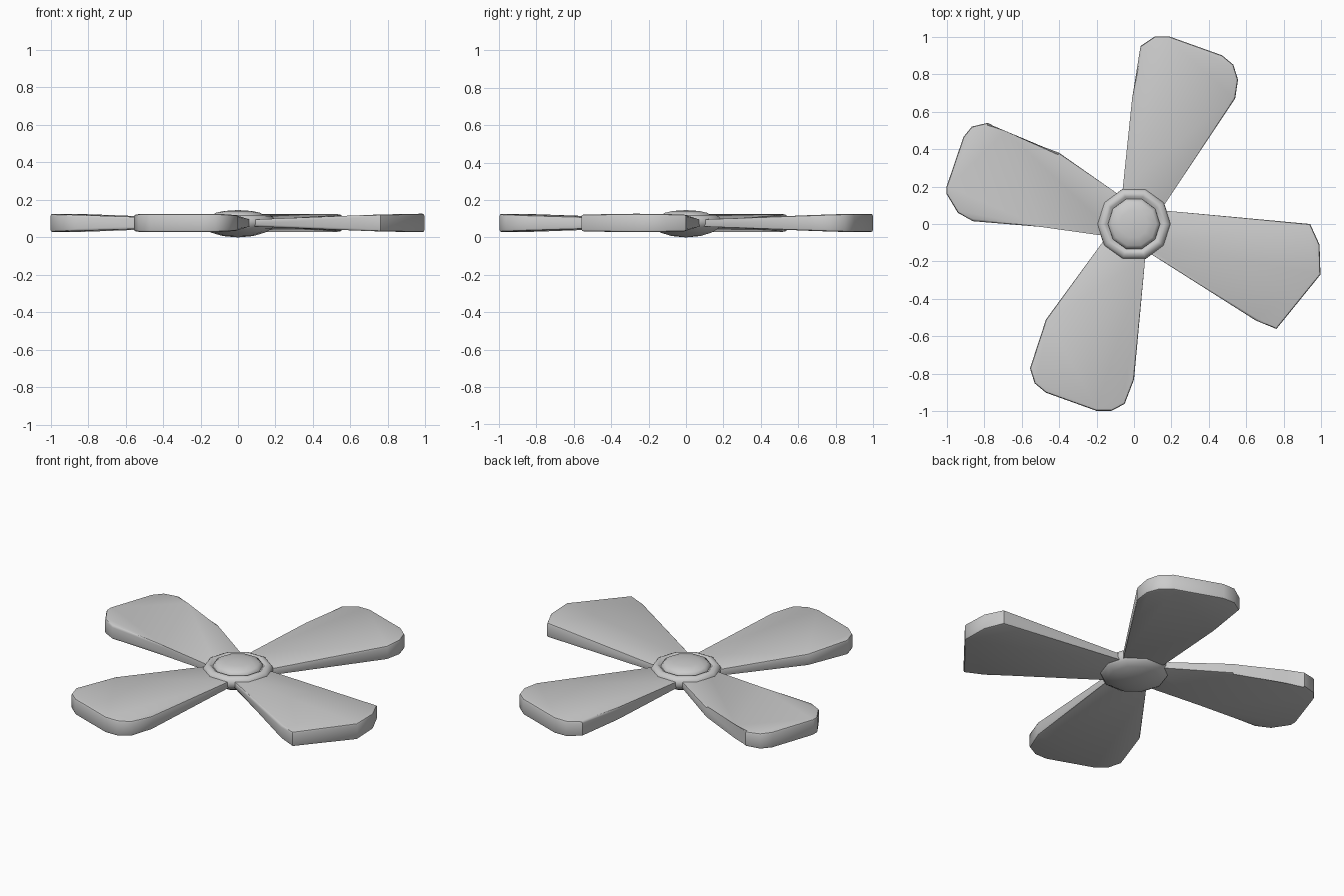
import bpy, bmesh, math
from mathutils import Vector

if "Cube" in bpy.data.objects:
    bpy.data.objects.remove(bpy.data.objects["Cube"])

MID_Z = 0.077


def finish(bm, name, angle):
    bmesh.ops.recalc_face_normals(bm, faces=bm.faces)
    me = bpy.data.meshes.new(name)
    bm.to_mesh(me)
    bm.free()
    ob = bpy.data.objects.new(name, me)
    bpy.context.collection.objects.link(ob)
    bpy.ops.object.select_all(action='DESELECT')
    ob.select_set(True)
    bpy.context.view_layer.objects.active = ob
    bpy.ops.object.shade_smooth_by_angle(angle=math.radians(angle))
    return ob


def blade(name, outline, axis_deg):
    """Flat plate that thickens from the hub to the tip, with softened rims."""
    a = math.radians(axis_deg)
    axis = Vector((math.cos(a), math.sin(a)))
    bm = bmesh.new()
    top, bottom = [], []
    for x, y in outline:
        h = 0.014 + 0.035 * Vector((x, y)).dot(axis)
        top.append(bm.verts.new((x, y, MID_Z + h)))
        bottom.append(bm.verts.new((x, y, MID_Z - h)))
    upper = bm.faces.new(top)
    lower = bm.faces.new(bottom[::-1])
    n = len(outline)
    for i in range(n):
        j = (i + 1) % n
        bm.faces.new((top[i], bottom[i], bottom[j], top[j]))
    rims = list(upper.edges) + list(lower.edges)
    bmesh.ops.bevel(bm, geom=rims, offset=0.012, segments=2, profile=0.5,
                    affect='EDGES', clamp_overlap=True)
    return finish(bm, name, 40)


# Four hand-shaped blades, outlines as seen from the top
blade("back_blade", [(-0.07, 0.09), (-0.06, 0.19), (-0.01, 0.67), (0.035, 0.95),
                     (0.11, 1.0), (0.19, 1.0), (0.47, 0.90), (0.53, 0.85),
                     (0.555, 0.77), (0.54, 0.67), (0.16, 0.10), (0.11, 0.03)], 71)
blade("right_blade", [(0.09, 0.08), (0.18, 0.07), (0.94, 0.0), (0.99, -0.11),
                      (0.995, -0.27), (0.76, -0.56), (0.65, -0.515),
                      (0.09, -0.16), (0.03, -0.11)], -19)
blade("front_blade", [(0.07, -0.09), (0.06, -0.18), (0.0, -0.83), (-0.05, -0.96),
                      (-0.12, -0.997), (-0.2, -0.997), (-0.47, -0.90),
                      (-0.53, -0.85), (-0.555, -0.77), (-0.47, -0.51),
                      (-0.17, -0.10), (-0.11, -0.02)], -109)
blade("left_blade", [(-0.03, 0.12), (-0.10, 0.17), (-0.40, 0.38), (-0.69, 0.485),
                     (-0.78, 0.54), (-0.865, 0.52), (-0.91, 0.465), (-1.0, 0.2),
                     (-1.0, 0.16), (-0.94, 0.06), (-0.86, 0.015), (-0.50, -0.015),
                     (-0.18, -0.06), (-0.09, -0.07)], 161)


def lathe(name, profile, sides, angle):
    """Revolve a radius/height profile; the first and last points lie on the axis."""
    bm = bmesh.new()
    rings = []
    for r, z in profile:
        if r == 0:
            rings.append([bm.verts.new((0, 0, z))] * sides)
        else:
            rings.append([bm.verts.new((r * math.cos(2 * math.pi * i / sides),
                                        r * math.sin(2 * math.pi * i / sides), z))
                          for i in range(sides)])
    for lo, hi in zip(rings, rings[1:]):
        for i in range(sides):
            j = (i + 1) % sides
            quad = list(dict.fromkeys((lo[i], lo[j], hi[j], hi[i])))
            bm.faces.new(quad)
    return finish(bm, name, angle)


# Hub: shallow bowl below, rolled rim, and a domed cap inside the rim
lathe("hub", [(0, 0.0), (0.08, 0.007), (0.145, 0.026), (0.18, 0.046), (0.197, 0.072),
              (0.196, 0.095), (0.185, 0.111), (0.168, 0.119), (0.152, 0.117),
              (0.143, 0.107), (0, 0.10)], 10, 50)
lathe("hub_cap", [(0, 0.09), (0.14, 0.10), (0.138, 0.117), (0.12, 0.131),
                  (0.075, 0.141), (0, 0.146)], 10, 50)
